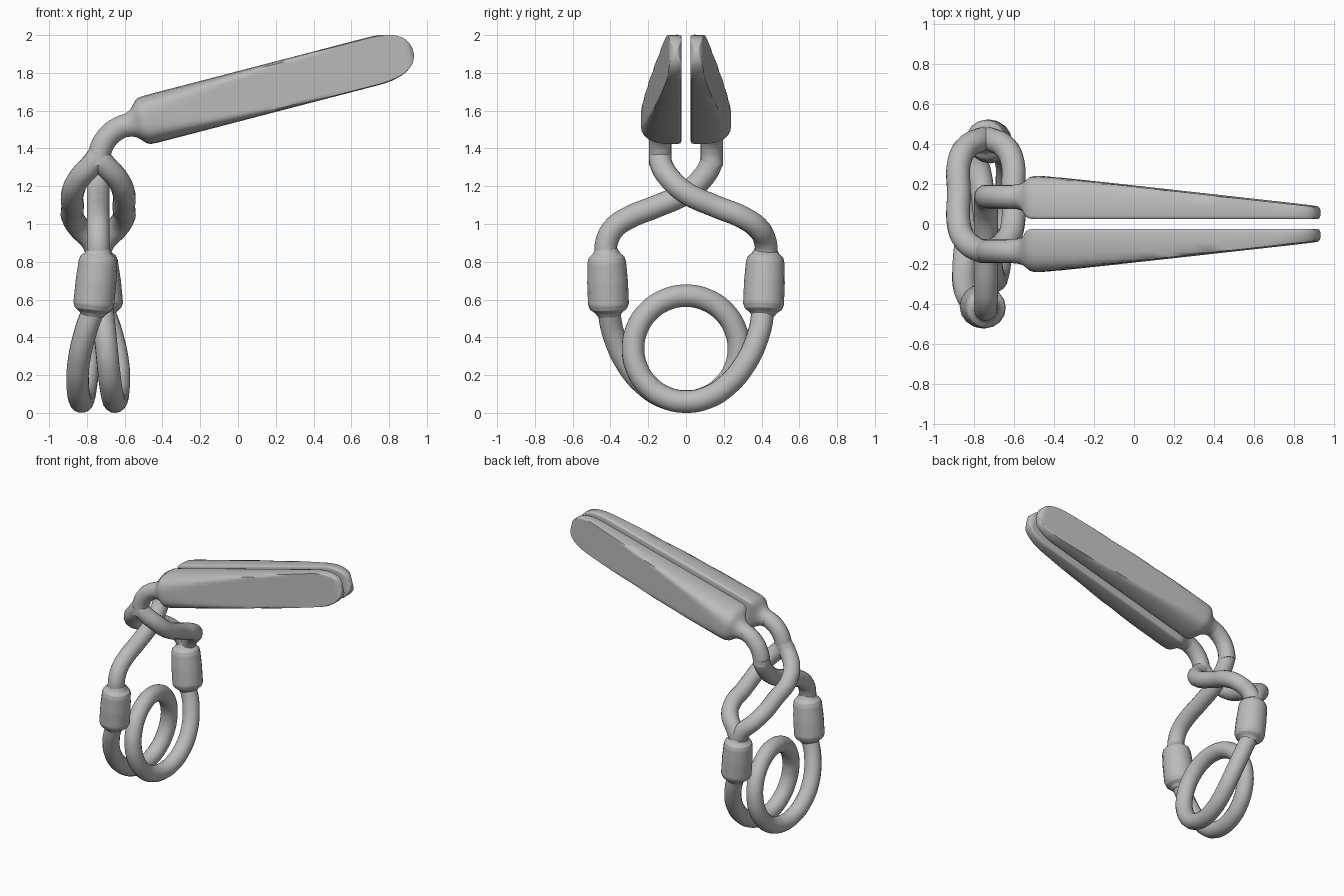
import bpy, bmesh
from math import sin, cos, pi, radians
from mathutils import Vector

if "Cube" in bpy.data.objects:
    bpy.data.objects.remove(bpy.data.objects["Cube"])

CX = -0.74      # x of the clamp's hinge line
WIRE = 0.06     # wire radius

steel = bpy.data.materials.new("grey_steel")
steel.use_nodes = True
steel.diffuse_color = (0.5, 0.5, 0.5, 1)
steel.node_tree.nodes["Principled BSDF"].inputs["Base Color"].default_value = (0.5, 0.5, 0.5, 1)


def smooth(ob, angle=50):
    bpy.ops.object.select_all(action='DESELECT')
    ob.select_set(True)
    bpy.context.view_layer.objects.active = ob
    bpy.ops.object.shade_smooth_by_angle(angle=radians(angle))


def tube(name, points, radii=None):
    """Round rod through the points, with an optional radius at each point."""
    cu = bpy.data.curves.new(name, 'CURVE')
    cu.dimensions = '3D'
    cu.bevel_depth = 1
    cu.bevel_resolution = 6
    cu.resolution_u = 10
    cu.use_fill_caps = True
    sp = cu.splines.new('BEZIER')
    sp.bezier_points.add(len(points) - 1)
    for i, (bp, p) in enumerate(zip(sp.bezier_points, points)):
        bp.co = p
        bp.radius = radii[i] if radii else WIRE
        bp.handle_left_type = bp.handle_right_type = 'AUTO'
    cu.materials.append(steel)
    ob = bpy.data.objects.new(name, cu)
    bpy.context.collection.objects.link(ob)
    bpy.ops.object.select_all(action='DESELECT')
    ob.select_set(True)
    bpy.context.view_layer.objects.active = ob
    bpy.ops.object.convert(target='MESH')
    smooth(bpy.context.view_layer.objects.active)


def jaw(name, side):
    """Half-round bar, cut by a sloping plane so that it thins to a blade."""
    n, half, length, tail = 28, 0.13, 1.475, 1.25
    axis = Vector((cos(radians(14.6)), 0, sin(radians(14.6))))
    up = Vector((-axis.z, 0, axis.x))
    base = Vector((-0.50, side * 0.024, 1.545))
    # stations: distance along the bar, blend from round neck to bar
    stations = [(-0.11, 0), (-0.08, 0.06), (-0.055, 0.22), (-0.035, 0.5),
                (-0.015, 0.82), (0.005, 0.96), (0.04, 1)]
    stations += [(0.04 + (tail - 0.04) * i / 12, 1) for i in range(1, 13)]
    stations += [(tail + (length - tail) * sin(i * pi / 20), 1) for i in range(1, 10)]
    stations.append((length - 0.0005, 1))
    bm = bmesh.new()
    rings = []
    for s, f in stations:
        t = max(0, (s - tail) / (length - tail))
        w = half * (1 - t ** 2.3) ** (1 / 2.3)
        plane = 0.222 - 0.160 * max(s, 0) / length
        end = max(0, (s - length + 0.03) / 0.03)
        rim = 0.02 * end ** 2                      # rounded blade end
        ring = []
        for i in range(n):
            a = 2 * pi * (i + 0.5) / n
            c, d = cos(a), sin(a)
            if d > 0:                              # outer, half-round side
                u = w * (1 if c > 0 else -1) * abs(c) ** (2 / 2.8)
                y = 0.03 + 0.19 * d ** (2 / 2.8)
                k = 0.012                          # soft edge at the flat
                m = max(k - abs(y - plane), 0) / k
                y = min(y, plane) - m * m * k / 4 - rim
            else:                                  # flat inner side
                u = w * c / max(abs(c), abs(d))
                y = 0.03 * (1 - min(1, abs(d) / 0.5)) ** 2 + rim
                if abs(c) > 0.75:
                    u = w * (1 if c > 0 else -1) * (0.88 + 0.48 * (abs(c) - 0.75))
                else:
                    u = w * 0.86 * c / 0.75
            u = f * u + (1 - f) * WIRE * c
            y = f * y + (1 - f) * (0.112 + WIRE * d)
            p = base + axis * s + up * u
            p.y += side * y
            ring.append(bm.verts.new(p))
        rings.append(ring)
    for r, q in zip(rings, rings[1:]):
        for i in range(n):
            j = (i + 1) % n
            bm.faces.new((r[i], r[j], q[j], q[i]))
    bm.faces.new(rings[0])
    bm.faces.new(rings[-1])
    bmesh.ops.recalc_face_normals(bm, faces=bm.faces)
    me = bpy.data.meshes.new(name)
    bm.to_mesh(me)
    bm.free()
    me.materials.append(steel)
    ob = bpy.data.objects.new(name, me)
    bpy.context.collection.objects.link(ob)
    smooth(ob, 60)


# Jaws and the bent necks below them
for side, word in ((1, "back"), (-1, "front")):
    jaw(word + "_jaw", side)
    tube(word + "_neck", [(x, side * 0.136, z) for x, z in (
        (-0.575, 1.526), (-0.625, 1.51), (-0.69, 1.46), (-0.73, 1.385), (CX, 1.31))])

# Crossing arms: path as (x offset, y, z) from the front neck to the back barrel
arm = [(0, -0.136, 1.36), (0.03, -0.132, 1.32), (0.105, -0.08, 1.235), (0.135, 0.0, 1.165),
       (0.135, 0.16, 1.092), (0.135, 0.30, 1.035), (0.10, 0.38, 0.98), (0.03, 0.42, 0.905),
       (0, 0.425, 0.83)]
for sx, word in ((1, "left"), (-1, "right")):
    tube("slotted_arm_" + word, [(CX + sx * x, y, z) for x, y, z in arm])
tube("single_arm", [(CX, -y, z) for x, y, z in arm])

# Barrels joining the arms to the spring; the back one is the front one turned half round
top, bottom = Vector((0.005, -0.422, 0.87)), Vector((-0.03, -0.408, 0.51))
profile = [(0, 0.058), (0.07, 0.072), (0.13, 0.095), (0.2, 0.102), (0.5, 0.108),
           (0.82, 0.108), (0.89, 0.098), (0.95, 0.07), (1, 0.058)]
for turn, word in ((1, "front"), (-1, "back")):
    pts = [top.lerp(bottom, t) for t, r in profile]
    tube(word + "_barrel", [(CX + turn * p.x, turn * p.y, p.z) for p in pts],
         [r for t, r in profile])

# Coil spring: half of the wire, then the same half turned about the hinge line
half_wire = [(-0.025, -0.41, 0.55), (-0.07, -0.385, 0.42), (-0.105, -0.31, 0.255),
             (-0.108, -0.21, 0.14), (-0.10, -0.11, 0.08)]
for i in range(8):
    a = pi * i / 8
    half_wire.append((-0.088 * (1 - i / 8), 0.28 * sin(a), 0.34 - 0.28 * cos(a)))
wire = half_wire + [(0, 0, 0.62)] + [(-x, -y, z) for x, y, z in reversed(half_wire)]
tube("coil_spring", [(CX + x, y, z) for x, y, z in wire])
